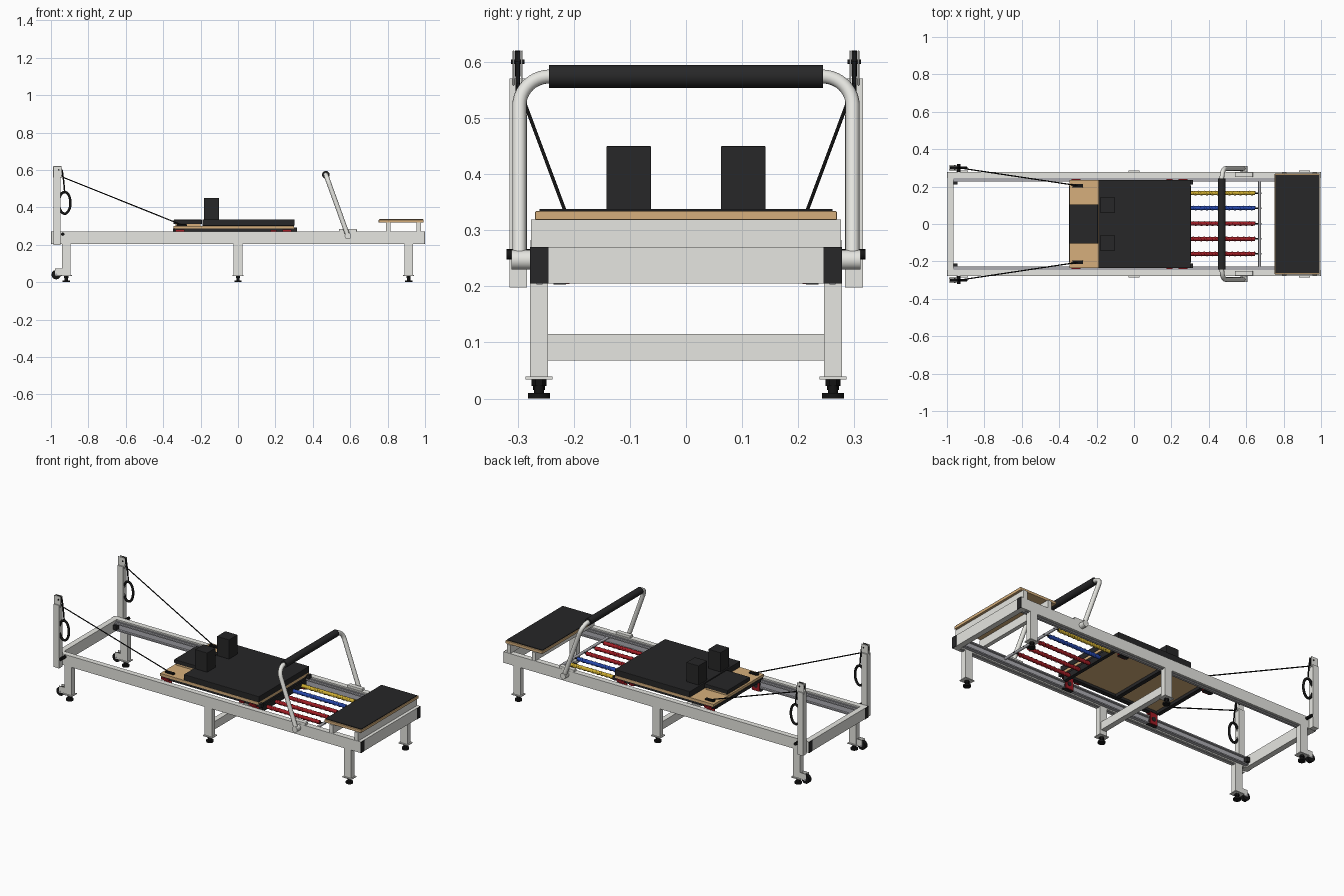
import bpy, math
from mathutils import Vector

cube = bpy.data.objects.get("Cube")
if cube:
    bpy.data.objects.remove(cube, do_unlink=True)


def material(name, r, g, b):
    m = bpy.data.materials.new(name)
    m.use_nodes = True
    m.diffuse_color = (r, g, b, 1)
    m.node_tree.nodes["Principled BSDF"].inputs["Base Color"].default_value = (r, g, b, 1)
    return m


GREY = material("light grey metal", 0.79, 0.79, 0.75)
STEEL = material("track steel", 0.42, 0.42, 0.45)
BLACK = material("black vinyl", 0.02, 0.02, 0.021)
RUBBER = material("deep black rubber", 0.007, 0.007, 0.007)
WOOD = material("birch wood", 0.67, 0.43, 0.2)
RED = material("red", 0.36, 0.012, 0.018)
BLUE = material("blue", 0.02, 0.065, 0.42)
YELLOW = material("yellow", 0.62, 0.42, 0.03)
SIDES = (("left", 1), ("right", -1))


def box(name, x, y, z, mat, bevel=0):
    """Box from (min, max) pairs."""
    lo, hi = Vector((min(x), min(y), min(z))), Vector((max(x), max(y), max(z)))
    bpy.ops.mesh.primitive_cube_add(size=1, location=(lo + hi) / 2)
    o = bpy.context.object
    o.name = name
    o.scale = hi - lo
    bpy.ops.object.transform_apply(location=False, rotation=False, scale=True)
    o.data.materials.append(mat)
    if bevel:
        b = o.modifiers.new("soft edges", "BEVEL")
        b.width, b.segments = bevel, 2
    return o


def rod(name, a, b, r, mat, sides=24):
    """Cylinder between two points."""
    a, b = Vector(a), Vector(b)
    bpy.ops.mesh.primitive_cylinder_add(vertices=sides, radius=r, depth=(b - a).length,
                                        location=(a + b) / 2)
    o = bpy.context.object
    o.name = name
    o.rotation_euler = (b - a).to_track_quat("Z", "Y").to_euler()
    o.data.materials.append(mat)
    bpy.ops.object.shade_smooth_by_angle()
    return o


def tube(name, points, r, mat, closed=False, res=3):
    """Round tube swept along a list of points."""
    c = bpy.data.curves.new(name, "CURVE")
    c.dimensions = "3D"
    c.bevel_depth, c.bevel_resolution, c.use_fill_caps = r, res, True
    s = c.splines.new("POLY")
    s.points.add(len(points) - 1)
    for p, q in zip(s.points, points):
        p.co = (*q, 1)
    s.use_cyclic_u = closed
    s.use_smooth = True
    c.materials.append(mat)
    o = bpy.data.objects.new(name, c)
    bpy.context.collection.objects.link(o)
    return o


# Base frame: rails, tracks, end caps
for side, s in SIDES:
    box(side + "_rail", (-0.997, 0.997), (s * 0.246, s * 0.278), (0.205, 0.27), GREY)
    box(side + "_track_web", (-0.965, 0.965), (s * 0.238, s * 0.246), (0.212, 0.262), STEEL)
    for part, z in (("lower", 0.212), ("upper", 0.25)):
        box(f"{side}_track_{part}_lip", (-0.965, 0.965), (s * 0.226, s * 0.24), (z, z + 0.007), STEEL)
    box(side + "_rail_groove", (-0.96, 0.96), (s * 0.256, s * 0.266), (0.2035, 0.206), STEEL)
    for end, e in (("foot", 1), ("head", -1)):
        box(f"{side}_{end}_end_cap", (e * 0.996, e), (s * 0.245, s * 0.278), (0.205, 0.27), BLACK)
        box(f"{side}_{end}_stop", (e * 0.945, e * 0.965), (s * 0.212, s * 0.238), (0.222, 0.25), BLACK)
for end, e in (("foot", 1), ("head", -1)):
    box(end + "_end_beam", (e * 0.965, e * 0.998), (-0.246, 0.246), (0.205, 0.27), GREY)

# Legs with levelling feet
for side, s in SIDES:
    for place, x in (("head", -0.918), ("middle", 0), ("foot", 0.912)):
        n = f"{side}_{place}"
        y = s * 0.262
        box(n + "_leg", (x - 0.023, x + 0.023), (s * 0.246, s * 0.278), (0.038, 0.206), GREY)
        box(n + "_leg_plate", (x - 0.03, x + 0.03), (s * 0.238, s * 0.286), (0.034, 0.039), GREY)
        rod(n + "_foot_stem", (x, y, 0.008), (x, y, 0.034), 0.009, RUBBER)
        rod(n + "_foot_nut", (x, y, 0.022), (x, y, 0.034), 0.013, RUBBER, 6)
        rod(n + "_foot_pad", (x, y, 0), (x, y, 0.01), 0.02, RUBBER)
    # Transport wheel on the head leg
    for k in (0.247, 0.2735):
        box(side + "_wheel_cheek", (-0.978, -0.94), (s * k, s * (k + 0.0035)), (0.036, 0.074), GREY)
    rod(side + "_wheel", (-0.972, s * 0.251, 0.04), (-0.972, s * 0.273, 0.04), 0.025, RUBBER)
    rod(side + "_wheel_axle", (-0.972, s * 0.246, 0.04), (-0.972, s * 0.278, 0.04), 0.006, STEEL)
box("middle_leg_brace", (-0.016, 0.016), (-0.246, 0.246), (0.068, 0.115), GREY)

# Pulley posts, hand loops and ropes
for side, s in SIDES:
    y = s * 0.3
    box(side + "_pulley_post", (-0.986, -0.95), (s * 0.283, s * 0.315), (0.198, 0.57), GREY)
    for k in (0.291, 0.306):
        box(side + "_pulley_cheek", (-0.988, -0.943), (s * k, s * (k + 0.003)), (0.558, 0.62), GREY, 0.001)
    rod(side + "_pulley_wheel", (-0.962, s * 0.295, 0.597), (-0.962, s * 0.305, 0.597), 0.023, RUBBER)
    rod(side + "_pulley_bolt", (-0.958, s * 0.288, 0.6), (-0.958, s * 0.312, 0.6), 0.004, RUBBER, 12)
    rod(side + "_post_knob", (-0.937, s * 0.276, 0.257), (-0.937, s * 0.32, 0.257), 0.009, RUBBER, 12)
    tube(side + "_rope", [(-0.946, y, 0.572), (-0.934, y, 0.56), (-0.3, s * 0.205, 0.306)], 0.0032, RUBBER)
    tube(side + "_loop_strap", [(-0.94, y, 0.6), (-0.932, y, 0.54), (-0.927, y, 0.485)], 0.004, RUBBER)
    ring = [(-0.927 + 0.031 * math.sin(t), y, 0.424 + 0.058 * math.cos(t))
            for t in (i * math.tau / 32 for i in range(32))]
    tube(side + "_hand_loop", ring, 0.007, RUBBER, True)
    box(side + "_rope_cleat", (-0.33, -0.272), (s * 0.195, s * 0.215), (0.3, 0.31), RUBBER, 0.004)

# Carriage
box("carriage_board", (-0.345, 0.3), (-0.235, 0.235), (0.286, 0.301), WOOD)
box("carriage_pad", (-0.19, 0.302), (-0.236, 0.236), (0.301, 0.336), BLACK, 0.003)
box("headrest_pad", (-0.345, -0.193), (-0.105, 0.105), (0.311, 0.334), BLACK, 0.003)
box("headrest_base", (-0.335, -0.2), (-0.1, 0.1), (0.3, 0.312), WOOD)
for side, s in SIDES:
    box(side + "_shoulder_block", (-0.182, -0.102), (s * 0.062, s * 0.142), (0.335, 0.45), BLACK, 0.002)
    box(side + "_carriage_runner", (-0.34, 0.3), (s * 0.205, s * 0.232), (0.272, 0.287), BLACK)
    for place, x in (("head", -0.31), ("foot", 0.262)):
        n = f"{side}_{place}"
        box(n + "_roller_bracket", (x - 0.03, x + 0.03), (s * 0.214, s * 0.236), (0.203, 0.206), BLACK)
        box(n + "_roller_hanger", (x - 0.025, x + 0.025), (s * 0.208, s * 0.214), (0.204, 0.275), RED)
        rod(n + "_roller", (x, s * 0.206, 0.235), (x, s * 0.236, 0.235), 0.013, BLACK)
        box(n + "_roller_tab", (x - 0.024, x + 0.024), (s * 0.225, s * 0.241), (0.27, 0.281), RED)
    box(side + "_bumper", (0.298, 0.315), (s * 0.212, s * 0.235), (0.27, 0.292), BLACK)
    box(side + "_center_tab", (0.175, 0.205), (s * 0.225, s * 0.241), (0.271, 0.28), RED)
for x in (-0.335, -0.06, 0.285):
    box("carriage_crossbeam", (x - 0.012, x + 0.012), (-0.206, 0.206), (0.268, 0.287), BLACK)

# Springs between the carriage and the anchor bar
SZ = 0.248
box("carriage_spring_bar", (0.285, 0.305), (-0.206, 0.206), (SZ - 0.012, SZ + 0.022), BLACK)
rod("spring_anchor_bar", (0.672, -0.24, SZ), (0.672, 0.24, SZ), 0.008, STEEL)
for name, y, mat in (("yellow", 0.165, YELLOW), ("blue", 0.085, BLUE), ("middle_red", 0.002, RED),
                     ("inner_red", -0.08, RED), ("outer_red", -0.16, RED)):
    turns, steps = 11, 14
    coil = []
    for i in range(turns * steps + 1):
        a = i * math.tau / steps
        coil.append((0.315 + 0.33 * i / (turns * steps), y + 0.0065 * math.cos(a), SZ + 0.0065 * math.sin(a)))
    tube(name + "_spring_coil", coil, 0.0065, mat, res=2)
    rod(name + "_spring_sleeve", (0.305, y, SZ), (0.648, y, SZ), 0.0105, mat, 16)
    rod(name + "_spring_hook", (0.64, y, SZ), (0.682, y, SZ), 0.004, BLACK, 8)

# Foot bar: U-shaped tube leaning towards the carriage
low, high = Vector((0.588, 0, 0.247)), Vector((0.47, 0, 0.574))
length, half, bend = (high - low).length, 0.297, 0.055
up = (high - low).normalized()
arm = [(half, 0)]
for i in range(11):
    a = i / 10 * math.pi / 2
    arm.append((half - bend + bend * math.cos(a), length - bend + bend * math.sin(a)))
outline = arm + [(-y, h) for y, h in reversed(arm)]
tube("foot_bar", [low + up * h + Vector((0, y, 0)) for y, h in outline], 0.0125, GREY, res=4)
rod("foot_bar_grip", (high.x, -0.244, high.z), (high.x, 0.244, high.z), 0.0205, BLACK, 32)
for side, s in SIDES:
    rod(side + "_foot_bar_pivot", (low.x, s * 0.276, low.z), (low.x, s * 0.311, low.z), 0.0175, GREY)
    box(side + "_foot_bar_bracket", (0.54, 0.635), (s * 0.25, s * 0.277), (0.268, 0.284), GREY, 0.002)

# Standing platform
for place, x in (("inner", 0.803), ("outer", 0.967)):
    box(place + "_platform_support", (x - 0.012, x + 0.012), (-0.276, 0.276), (0.27, 0.319), GREY)
box("platform_board", (0.752, 0.993), (-0.269, 0.269), (0.318, 0.334), WOOD, 0.002)
box("platform_mat", (0.756, 0.989), (-0.261, 0.261), (0.333, 0.338), BLACK)
